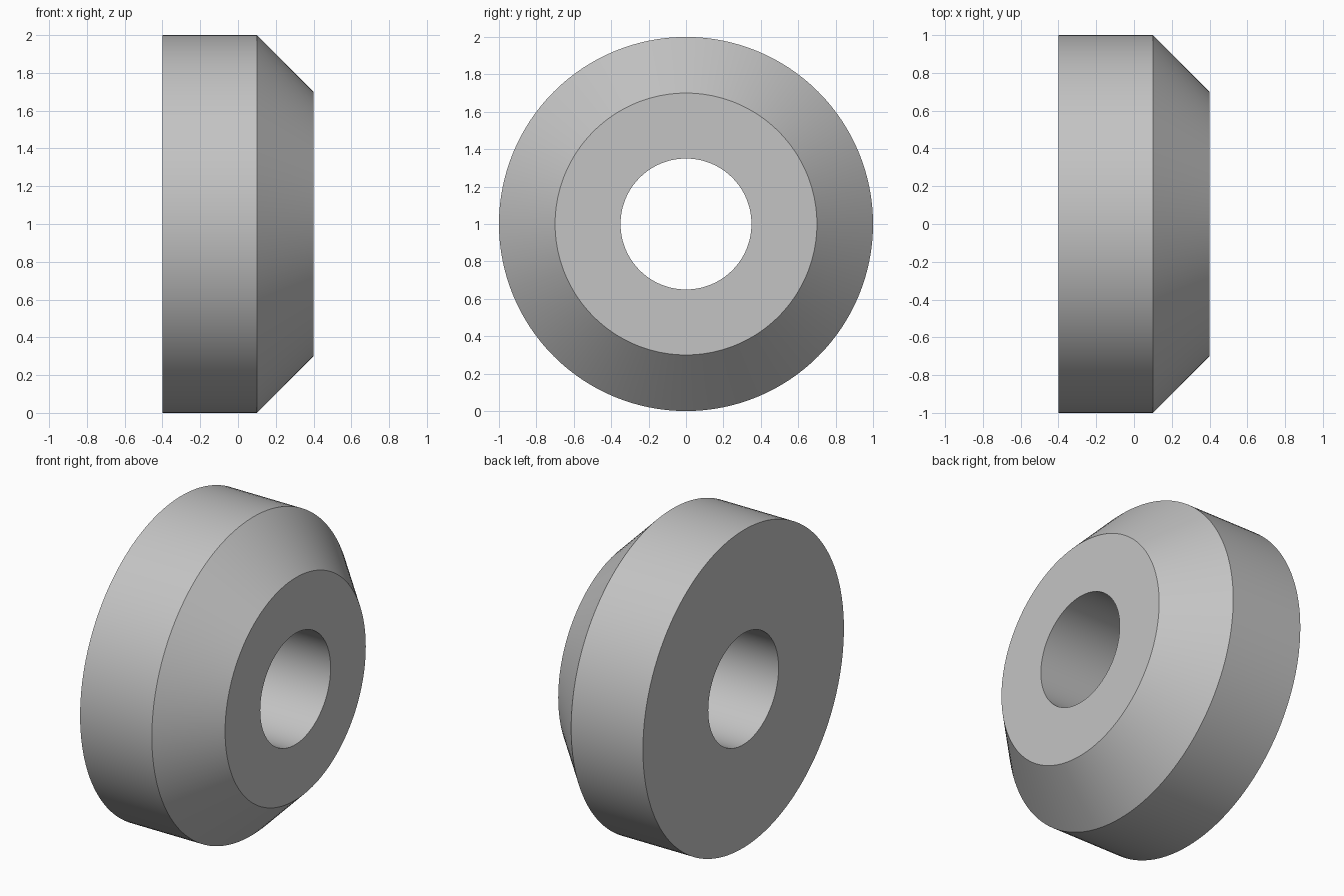
import bpy
import bmesh
import math

cube = bpy.data.objects.get("Cube")
if cube:
    bpy.data.objects.remove(cube, do_unlink=True)

SEGMENTS = 128
AXIS_HEIGHT = 1.0

# Closed cross-section of the ring: (position along x, radius)
PROFILE = [(-0.4, 0.35), (-0.4, 1.0), (0.1, 1.0), (0.4, 0.7), (0.4, 0.35)]

# Plain grey material
grey = bpy.data.materials.new("plain grey")
grey.use_nodes = True
colour = (0.55, 0.55, 0.55, 1.0)
grey.diffuse_color = colour
grey.node_tree.nodes["Principled BSDF"].inputs["Base Color"].default_value = colour

# Bevelled ring, revolved around the x axis
bm = bmesh.new()
rings = []
for x, radius in PROFILE:
    angles = [math.tau * i / SEGMENTS for i in range(SEGMENTS)]
    rings.append([bm.verts.new((x, radius * math.cos(a), radius * math.sin(a)))
                  for a in angles])
for ring, following in zip(rings, rings[1:] + rings[:1]):
    for i in range(SEGMENTS):
        j = (i + 1) % SEGMENTS
        bm.faces.new((ring[i], ring[j], following[j], following[i]))
bmesh.ops.recalc_face_normals(bm, faces=bm.faces)

mesh = bpy.data.meshes.new("bevelled_ring")
bm.to_mesh(mesh)
bm.free()
mesh.materials.append(grey)
ring_object = bpy.data.objects.new("bevelled_ring", mesh)
ring_object.location.z = AXIS_HEIGHT
bpy.context.collection.objects.link(ring_object)

# Smooth round walls with crisp rims
bpy.ops.object.select_all(action="DESELECT")
ring_object.select_set(True)
bpy.context.view_layer.objects.active = ring_object
bpy.ops.object.shade_smooth_by_angle(angle=math.radians(30))
